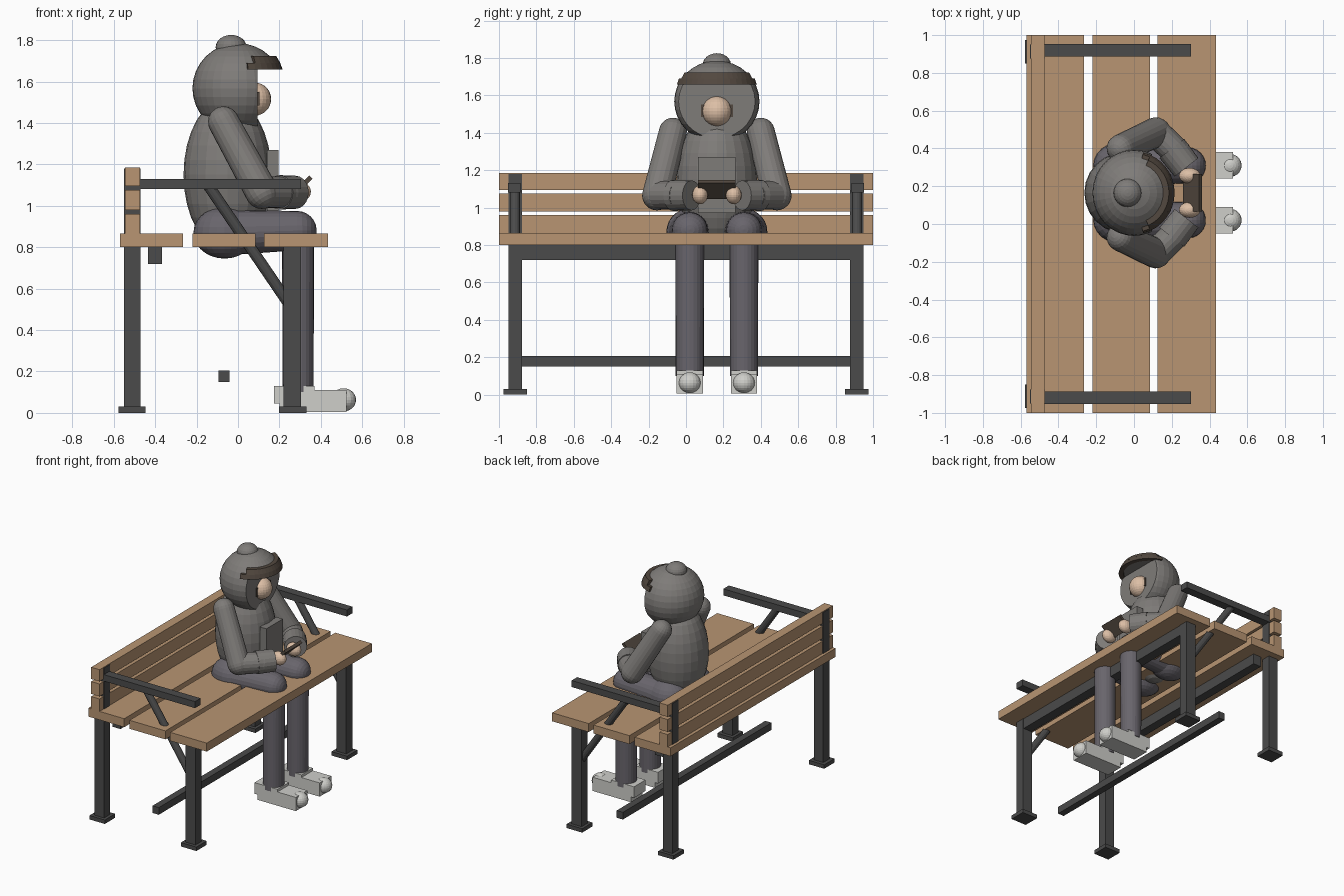
import bpy, bmesh, math
from mathutils import Vector, Matrix

if "Cube" in bpy.data.objects:
    bpy.data.objects.remove(bpy.data.objects["Cube"])

CY = 0.165  # centre line of the seated figure


def mat(name, r, g, b):
    m = bpy.data.materials.new(name)
    m.diffuse_color = (r, g, b, 1)
    m.use_nodes = True
    m.node_tree.nodes["Principled BSDF"].inputs["Base Color"].default_value = m.diffuse_color
    return m


WOOD = mat("wood", .48, .30, .17)
METAL = mat("dark_metal", .07, .07, .07)
CLOTH = mat("grey_cloth", .21, .20, .19)
PANTS = mat("trousers", .14, .13, .15)
SKIN = mat("skin", .72, .52, .38)
SHOE = mat("shoe", .62, .62, .59)
BROWN = mat("dark_brown", .085, .065, .05)


def finish(name, bm, m):
    bmesh.ops.recalc_face_normals(bm, faces=bm.faces)
    me = bpy.data.meshes.new(name)
    bm.to_mesh(me)
    bm.free()
    ob = bpy.data.objects.new(name, me)
    bpy.context.collection.objects.link(ob)
    if m:
        me.materials.append(m)
    return ob


def box(name, x, y, z, m, tilt=0):
    """Box from (min, max) ranges, optionally tilted about y."""
    bm = bmesh.new()
    size = [abs(r[1] - r[0]) for r in (x, y, z)]
    mid = [(r[0] + r[1]) / 2 for r in (x, y, z)]
    mx = Matrix.Translation(mid) @ Matrix.Rotation(tilt, 4, 'Y') @ Matrix.Diagonal((*size, 1))
    bmesh.ops.create_cube(bm, size=1, matrix=mx)
    return finish(name, bm, m)


def ball(name, c, r, m, seg=32, rings=16):
    bm = bmesh.new()
    mx = Matrix.Translation(c) @ Matrix.Diagonal((*r, 1))
    bmesh.ops.create_uvsphere(bm, u_segments=seg, v_segments=rings, radius=1, matrix=mx)
    return finish(name, bm, m)


def rod(name, a, b, r1, r2, m, seg=20, rounded=False):
    """Tapered rod between two points, with optional ball ends."""
    a, b = Vector(a), Vector(b)
    d = b - a
    bm = bmesh.new()
    mx = Matrix.Translation((a + b) / 2) @ d.to_track_quat('Z', 'Y').to_matrix().to_4x4()
    bmesh.ops.create_cone(bm, cap_ends=True, segments=seg, radius1=r1, radius2=r2,
                          depth=d.length, matrix=mx)
    if rounded:
        for p, r in ((a, r1), (b, r2)):
            bmesh.ops.create_uvsphere(bm, u_segments=seg, v_segments=12, radius=r,
                                      matrix=Matrix.Translation(p) @ mx.to_3x3().to_4x4())
    return finish(name, bm, m)


# bench slats
for i, x in enumerate([(-.57, -.265), (-.22, .085), (.125, .435)]):
    box(f"seat_slat_{i}", x, (-1, 1), (.80, .865), WOOD)
for i, z in enumerate([(.865, .96), (.98, 1.075), (1.095, 1.185)]):
    box(f"back_slat_{i}", (-.545, -.474), (-1, 1), z, WOOD)

# bench end frames
for s, side in ((-1, "front"), (1, "back")):
    y = (s * .95, s * .877)
    yf = (s * .975, s * .85)
    box(f"back_leg_{side}", (-.55, -.47), y, (0, 1.18), METAL)
    box(f"front_leg_{side}", (.22, .304), y, (0, .80), METAL)
    box(f"back_foot_{side}", (-.577, -.447), yf, (0, .03), METAL)
    box(f"front_foot_{side}", (.198, .33), yf, (0, .03), METAL)
    box(f"armrest_{side}", (-.475, .303), (s * .953, s * .886), (1.08, 1.13), METAL)
    rod(f"brace_{side}", (-.145, s * .915, 1.10), (.25, s * .915, .52), .027, .027, METAL, 12)

# bench long rails
box("front_rail", (.225, .30), (-.9, .9), (.72, .80), METAL)
box("back_rail", (-.435, -.367), (-.9, .9), (.72, .80), METAL)
box("low_rail", (-.095, -.042), (-.9, .9), (.15, .205), METAL)

# torso and chest panel
ball("torso", (-.05, CY, 1.15), (.213, .215, .37), CLOTH, 24, 16)
box("chest_panel", (.14, .195), (CY - .1, CY + .1), (.97, 1.27), CLOTH)

# hood with the face opening cut away below the brim
hood = ball("hood", (0, CY, 1.567), (.22, .228, .218), CLOTH)
cut = box("hood_cutter", (.095, .5), (CY - .5, CY + .5), (1, 1.662), None)
cut.hide_render = True
cut.hide_viewport = True
mod = hood.modifiers.new("face_opening", 'BOOLEAN')
mod.operation = 'DIFFERENCE'
mod.solver = 'EXACT'
mod.object = cut
ball("bobble", (-.033, CY, 1.765), (.075, .075, .06), CLOTH, 24, 12)

# brim: two stacked curved bands
for i, (z0, z1, r0, r1, ang) in enumerate([(1.658, 1.69, .215, .204, 77), (1.69, 1.722, .204, .185, 66)]):
    bm = bmesh.new()
    rows = []
    for k in range(17):
        t = math.radians(-ang + 2 * ang * k / 16)
        rows.append([bm.verts.new((r * math.cos(t), CY + r * 1.02 * math.sin(t), z))
                     for r, z in ((r0, z0), (r1, z1), (r1 - .035, z1), (r0 - .035, z0))])
    for a, b in zip(rows, rows[1:]):
        for j in range(4):
            bm.faces.new((a[j], a[(j + 1) % 4], b[(j + 1) % 4], b[j]))
    bm.faces.new(rows[0])
    bm.faces.new(rows[-1][::-1])
    finish(f"brim_{i}", bm, BROWN)

# face
ball("face", (.08, CY, 1.515), (.08, .08, .08), SKIN, 24, 14)
box("face_strap", (.04, .103), (CY - .085, CY + .085), (1.483, 1.55), BROWN)

# limbs, mirrored about the figure's centre line
for s, side in ((-1, "right"), (1, "left")):
    def p(x, off, z):
        return (x, CY + s * off, z)
    rod(f"upper_arm_{side}", p(-.07, .235, 1.405), p(.115, .32, 1.065), .075, .08, CLOTH, 20, True)
    rod(f"forearm_{side}", p(.115, .32, 1.065), p(.24, .20, 1.065), .077, .075, CLOTH)
    rod(f"cuff_{side}", p(.20, .235, 1.065), p(.278, .135, 1.065), .083, .08, CLOTH)
    ball(f"hand_{side}", p(.295, .09, 1.068), (.057, .042, .05), SKIN, 20, 12)
    ball(f"hip_{side}", p(-.065, .145, .87), (.15, .125, .125), PANTS, 24, 14)
    rod(f"thigh_{side}", p(-.07, .15, .87), p(.285, .145, .88), .11, .095, PANTS, 24, True)
    rod(f"shin_{side}", p(.29, .145, .87), p(.29, .145, .1), .077, .075, PANTS, 24)
    y = (CY + s * .075, CY + s * .215)
    box(f"shoe_heel_{side}", (.175, .37), y, (.045, .13), SHOE)
    box(f"shoe_sole_{side}", (.20, .525), y, (.005, .11), SHOE)
    ball(f"shoe_toe_{side}", p(.51, .145, .063), (.06, .06, .056), SHOE, 20, 12)

# flat handheld device, tilted up towards the face
box("handheld_device", (.25, .37), (CY - .1, CY + .1), (1.085, 1.107), BROWN, math.radians(-45))
